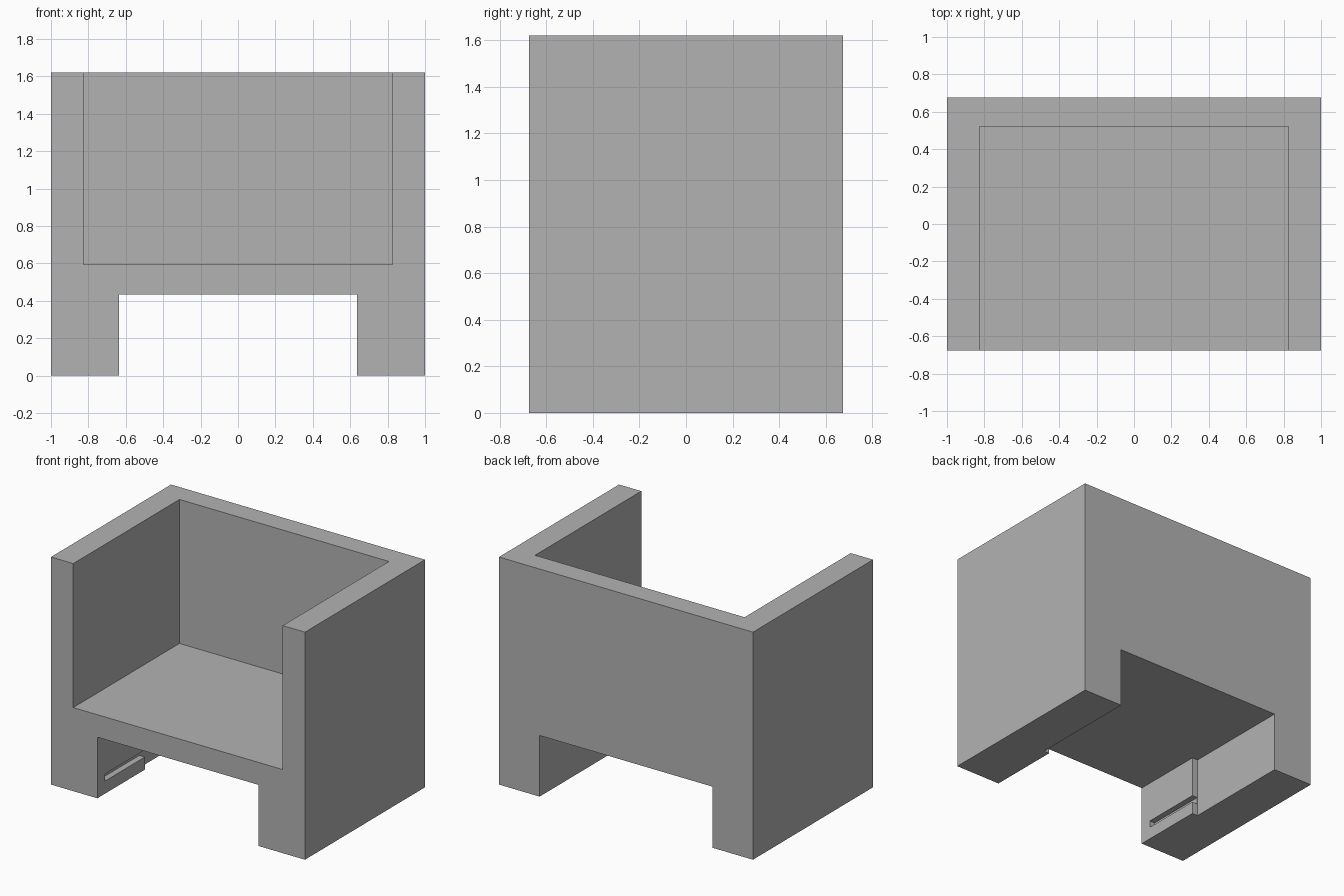
import bpy
import bmesh

if "Cube" in bpy.data.objects:
    bpy.data.objects.remove(bpy.data.objects["Cube"])

# Main dimensions
W, D, H = 1.0, 0.675, 1.62          # half width, half depth, height
SEAT_Z, GAP_Z = 0.595, 0.435        # seat top, underside of seat
STEP_Y = -0.14                      # where the leg gap widens
FRONT_X, BACK_X = 0.635, 0.68       # half width of the leg gap, front and back
OUT = 0.2                           # how far cutters overshoot the body


def prism(name, outline, z0, z1):
    """Extrude a plan outline from z0 up to z1."""
    bm = bmesh.new()
    base = bm.faces.new([bm.verts.new((x, y, z0)) for x, y in outline])
    top = bmesh.ops.extrude_face_region(bm, geom=[base])["geom"]
    verts = [v for v in top if isinstance(v, bmesh.types.BMVert)]
    bmesh.ops.translate(bm, verts=verts, vec=(0, 0, z1 - z0))
    bmesh.ops.recalc_face_normals(bm, faces=bm.faces)
    mesh = bpy.data.meshes.new(name)
    bm.to_mesh(mesh)
    bm.free()
    obj = bpy.data.objects.new(name, mesh)
    bpy.context.collection.objects.link(obj)
    return obj


def rect(x, y0, y1):
    return [(-x, y0), (x, y0), (x, y1), (-x, y1)]


def cut(body, cutter):
    """Subtract the cutter from the body, then discard it."""
    cutter.hide_render = True
    mod = body.modifiers.new(cutter.name, 'BOOLEAN')
    mod.operation = 'DIFFERENCE'
    mod.solver = 'EXACT'
    mod.object = cutter
    bpy.context.view_layer.objects.active = body
    bpy.ops.object.modifier_apply(modifier=mod.name)
    bpy.data.objects.remove(cutter)


# Solid block for the whole armchair
chair = prism("armchair_body", rect(W, -D, D), 0, H)

# Seat space, open at the front and top
cut(chair, prism("seat_space", rect(0.825, -D - OUT, 0.52), SEAT_Z, H + OUT))

# Gap between the legs, wider behind the step
right_side = [(FRONT_X, -D - OUT), (FRONT_X, STEP_Y), (BACK_X, STEP_Y), (BACK_X, D + OUT)]
left_side = [(-x, y) for x, y in reversed(right_side)]
cut(chair, prism("leg_gap", right_side + left_side, -OUT, GAP_Z))

# Guide slots in the inner leg faces, open towards the back
cut(chair, prism("guide_slots", rect(0.678, -0.59, STEP_Y + 0.04), 0.09, 0.14))

# Single plain grey
grey = bpy.data.materials.new("plain_grey")
grey.use_nodes = True
colour = (0.45, 0.45, 0.45, 1)
grey.diffuse_color = colour
grey.node_tree.nodes["Principled BSDF"].inputs["Base Color"].default_value = colour
chair.data.materials.clear()
chair.data.materials.append(grey)
for face in chair.data.polygons:
    face.material_index = 0
